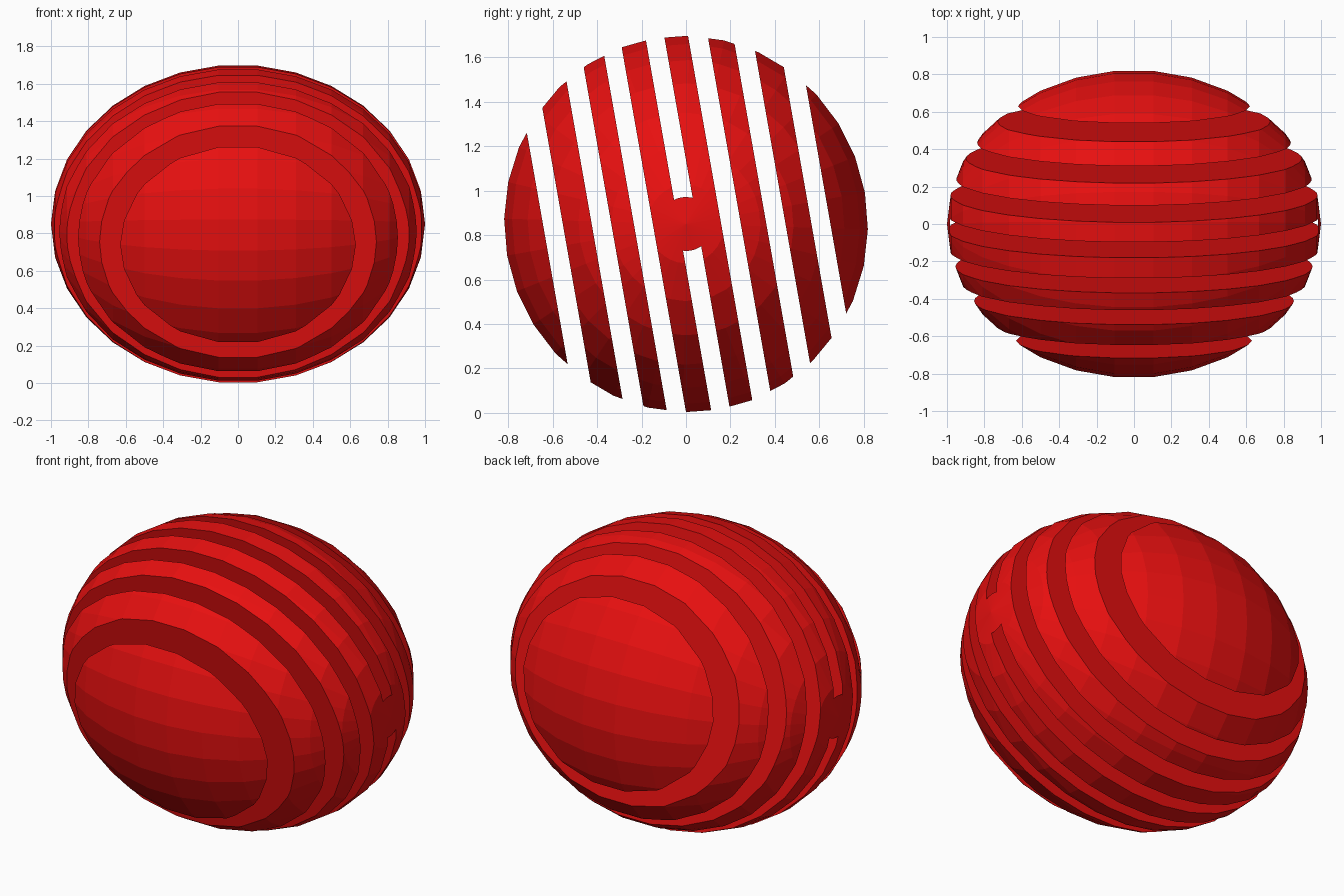
import bpy, bmesh, math
from mathutils import Matrix, Vector

if "Cube" in bpy.data.objects:
    bpy.data.objects.remove(bpy.data.objects["Cube"])

TILT = Matrix.Rotation(math.radians(10), 4, 'X')
SIZE = Matrix.Diagonal((1.0, 0.822, 0.853, 1.0))
# slots between the slices, measured along the tilted axis
GAPS = [(-.634, -.546), (-.418, -.331), (-.231, -.147), (-.034, .050),
        (.156, .243), (.356, .441), (.556, .640)]

red = bpy.data.materials.new("red")
red.diffuse_color = (0.8, 0.005, 0.005, 1)
red.use_nodes = True
red.node_tree.nodes["Principled BSDF"].inputs["Base Color"].default_value = red.diffuse_color


def cut(bm, co, no):
    """Remove everything on the positive side of a plane and cap the cut."""
    geom = bm.verts[:] + bm.edges[:] + bm.faces[:]
    bmesh.ops.bisect_plane(bm, geom=geom, dist=1e-5, plane_co=co, plane_no=no,
                           clear_outer=True)
    rim = [e for e in bm.edges if e.is_boundary]
    bmesh.ops.holes_fill(bm, edges=rim, sides=0)


def piece(name, low, high, tip=0):
    """Part of the egg-shaped body between two planes along the tilted axis."""
    bm = bmesh.new()
    bmesh.ops.create_uvsphere(bm, u_segments=32, v_segments=15, radius=1)
    bm.transform(SIZE @ Matrix.Rotation(math.pi / 2, 4, 'Y'))
    if tip:
        cut(bm, Vector((tip * .985, 0, 0)), Vector((-tip, 0, 0)))
    if low is not None:
        cut(bm, Vector((0, low, 0)), Vector((0, -1, 0)))
    if high is not None:
        cut(bm, Vector((0, high, 0)), Vector((0, 1, 0)))
    bm.transform(Matrix.Translation((0, 0, 0.85)) @ TILT)
    bmesh.ops.recalc_face_normals(bm, faces=bm.faces[:])
    me = bpy.data.meshes.new(name)
    bm.to_mesh(me)
    bm.free()
    me.materials.append(red)
    ob = bpy.data.objects.new(name, me)
    bpy.context.collection.objects.link(ob)


# slices of the body
lows = [None] + [g[1] for g in GAPS]
highs = [g[0] for g in GAPS] + [None]
for i, (lo, hi) in enumerate(zip(lows, highs)):
    piece(f"slice_{i + 1}", lo, hi)

# small bridges left at both ends of the middle slot
for name, side in (("left_bridge", -1), ("right_bridge", 1)):
    piece(name, *GAPS[3], tip=side)
